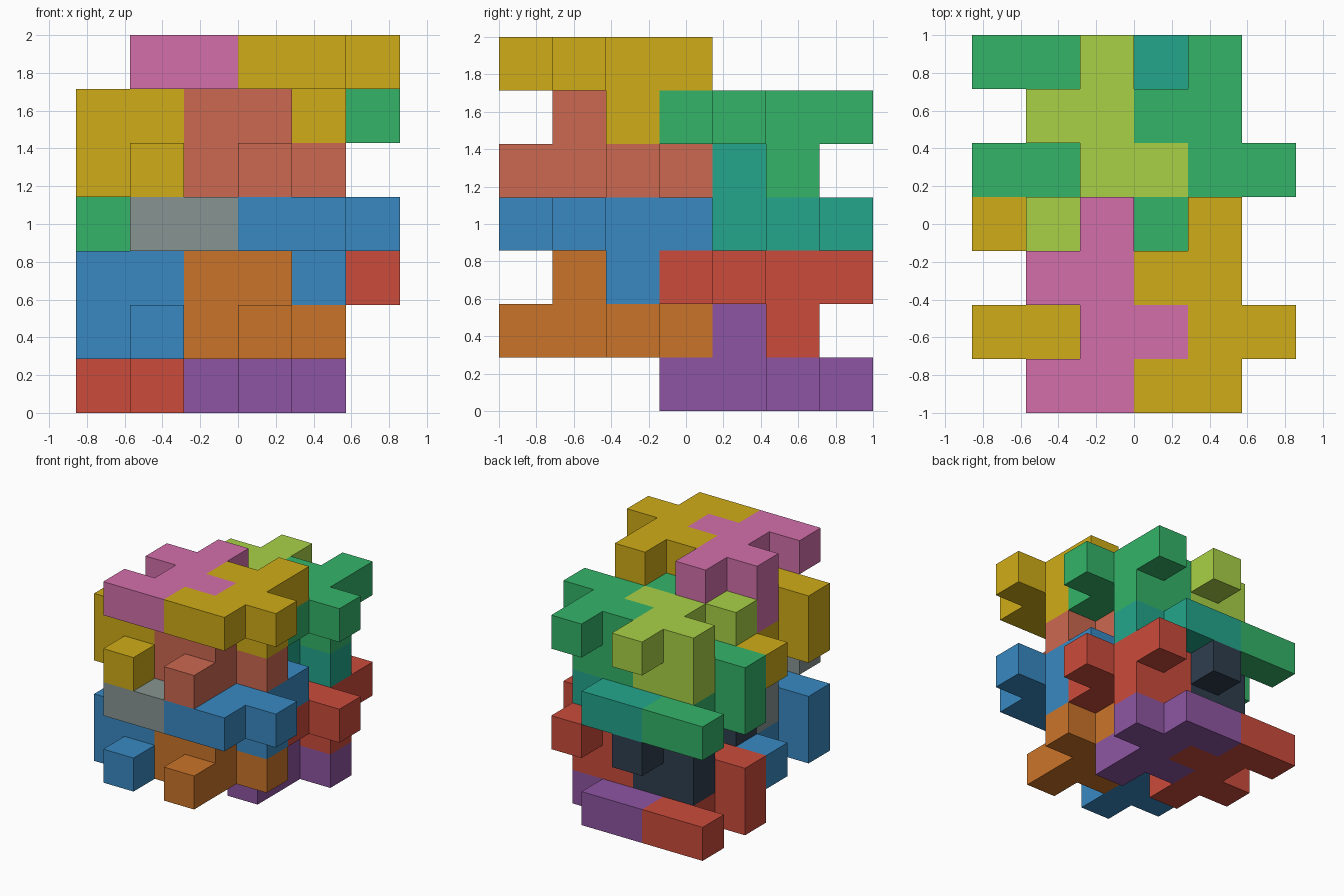
import bpy, bmesh
from mathutils import Vector

if "Cube" in bpy.data.objects:
    bpy.data.objects.remove(bpy.data.objects["Cube"])

U = 2 / 7                                   # edge of one cube
ORIGIN = Vector((-3 * U, -1, 0))
STEPS = [Vector(d) for d in ((1, 0, 0), (-1, 0, 0), (0, 1, 0), (0, -1, 0), (0, 0, 1), (0, 0, -1))]

HEX = dict(red="CB4B3C", purple="8E55A2", navy="2F3E4E", blue="3889C2", orange="CB7429",
           grey="879592", green="34B469", teal="23A68C", lime="A9D146", gold="CFAC18",
           salmon="CB6850", pink="D36FAA")


def material(name):
    m = bpy.data.materials.get(name)
    if not m:
        m = bpy.data.materials.new(name)
        rgb = [int(HEX[name][k:k + 2], 16) / 255 for k in (0, 2, 4)]
        m.diffuse_color = [((c + 0.055) / 1.055) ** 2.4 for c in rgb] + [1]
        m.use_nodes = True
        m.node_tree.nodes["Principled BSDF"].inputs["Base Color"].default_value = m.diffuse_color
    return m


def piece_cells(x, y, z, upper):
    """Four-cube spine with three side arms and a two-cube tab into the middle layer."""
    flat = [(0, j) for j in range(4)] + [(-1, 0), (-1, 2), (1, 1)]
    tab = [(0, 2), (-1, 2)]
    side = -1 if upper else 1
    turn = (lambda j: j) if upper else (lambda j: 3 - j)
    return ({(x + i, y + turn(j), z) for i, j in flat}
            | {(x + i, y + turn(j), z + side) for i, j in tab})


def build(name, color, cells):
    bm = bmesh.new()
    for c in cells:
        for d in STEPS:
            n = Vector(c) + d
            if tuple(int(v) for v in n) in cells:
                continue
            # outer square of this cube
            mid = Vector(c) + Vector((.5, .5, .5)) + d / 2
            a = Vector((d.y, d.z, d.x)) / 2
            b = d.cross(a)
            corners = [mid + a + b, mid - a + b, mid - a - b, mid + a - b]
            bm.faces.new([bm.verts.new(ORIGIN + p * U) for p in corners])
    bmesh.ops.remove_doubles(bm, verts=bm.verts, dist=1e-4)
    bmesh.ops.recalc_face_normals(bm, faces=bm.faces)
    me = bpy.data.meshes.new(name)
    bm.to_mesh(me)
    bm.free()
    me.materials.append(material(color))
    bpy.context.collection.objects.link(bpy.data.objects.new(name, me))


# four interlocking groups: start row, base layer, lower left/right and upper left/right colours
GROUPS = [
    ("back_low", 3, 0, ("red", "purple"), ("navy", "red")),
    ("front_low", 0, 1, ("blue", "orange"), ("grey", "blue")),
    ("back_high", 3, 3, ("green", "teal"), ("lime", "green")),
    ("front_high", 0, 4, ("gold", "salmon"), ("pink", "gold")),
]
for group, y, z, lower, upper in GROUPS:
    for k, side in enumerate(("left", "right")):
        build(f"{group}_bottom_{side}", lower[k], piece_cells(1 + 2 * k, y, z, False))
        build(f"{group}_top_{side}", upper[k], piece_cells(2 + 2 * k, y, z + 2, True))
